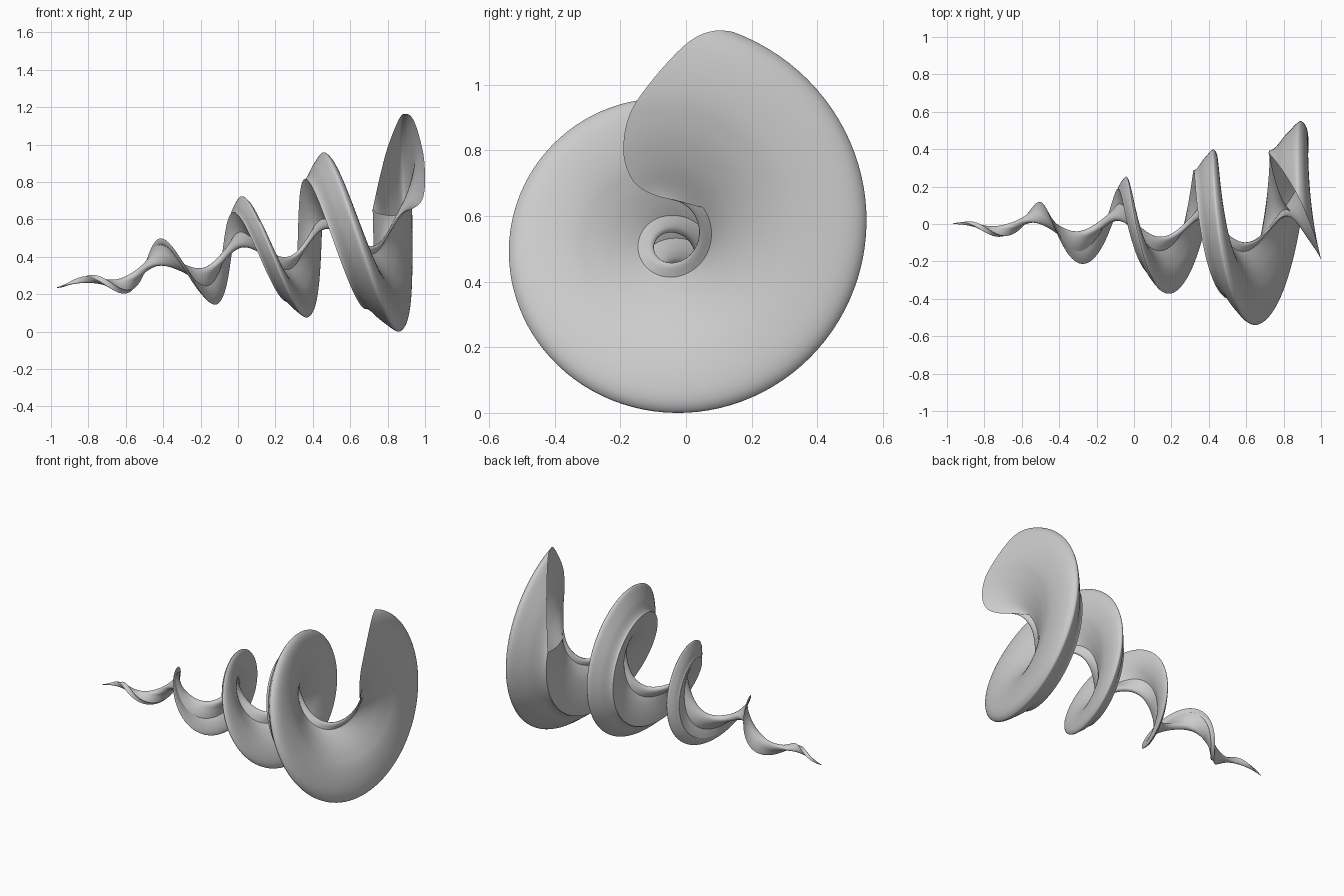
import bpy, bmesh, math
from mathutils import Vector, Matrix

if "Cube" in bpy.data.objects:
    bpy.data.objects.remove(bpy.data.objects["Cube"])

# Tilted axis of the spiral
O = Vector((0, -0.02, 0.39))
D = Vector((1, -0.02, 0.175)).normalized()
PITCH, TURNS, GROWTH = 0.479, 4.22, 1.12

# Mouth outline: starts and ends at the sharp inner left corner
MOUTH = [Vector(p) for p in (
    (.72, .38, .64), (.745, .27, .62), (.785, .15, .61), (.83, .075, .607),
    (.89, 0, .625), (.947, -.1, .65), (.985, -.16, .69), (1.0, -.19, .77),
    (.998, -.18, .87), (.988, -.14, .95), (.96, -.05, 1.06), (.93, .03, 1.13),
    (.895, .11, 1.15), (.86, .18, 1.12), (.8, .277, .97), (.76, .332, .82),
    (.72, .38, .64))]


def smooth_path(pts, sub):
    """Catmull-Rom curve through the points, ends kept sharp."""
    out = []
    for i in range(len(pts) - 1):
        a, b, c, d = (pts[max(i - 1, 0)], pts[i], pts[i + 1],
                      pts[min(i + 2, len(pts) - 1)])
        for j in range(sub):
            t = j / sub
            out.append(0.5 * (2 * b + (c - a) * t + (2 * a - 5 * b + 4 * c - d) * t * t
                              + (3 * b - a - 3 * c + d) * t ** 3))
    return out


# Sweep the outline backwards along the axis: turn, shrink, advance
profile = smooth_path(MOUTH, 4)
a_end = (Vector((.9, .1, 1.15)) - O).dot(D)
base = O + D * a_end
STEPS = 420
bm = bmesh.new()
rings = []
for i in range(STEPS + 1):
    k = 0.012 + 0.988 * i / STEPS
    back = (1 - k) * TURNS
    rot = Matrix.Rotation(-2 * math.pi * back, 3, D)
    origin = O + D * (a_end - PITCH * back)
    s = k ** GROWTH
    rings.append([bm.verts.new(origin + s * (rot @ (p - base))) for p in profile])
n = len(profile)
for r0, r1 in zip(rings, rings[1:]):
    for j in range(n):
        bm.faces.new((r0[j], r0[(j + 1) % n], r1[(j + 1) % n], r1[j]))
bmesh.ops.recalc_face_normals(bm, faces=bm.faces)

# Spiral horn shell
mesh = bpy.data.meshes.new("spiral_horn")
bm.to_mesh(mesh)
bm.free()
horn = bpy.data.objects.new("spiral_horn", mesh)
bpy.context.collection.objects.link(horn)
zmin = min(v.co.z for v in mesh.vertices)
for v in mesh.vertices:
    v.co.z -= zmin
bpy.context.view_layer.objects.active = horn
horn.select_set(True)
bpy.ops.object.shade_smooth_by_angle(angle=math.radians(40))
